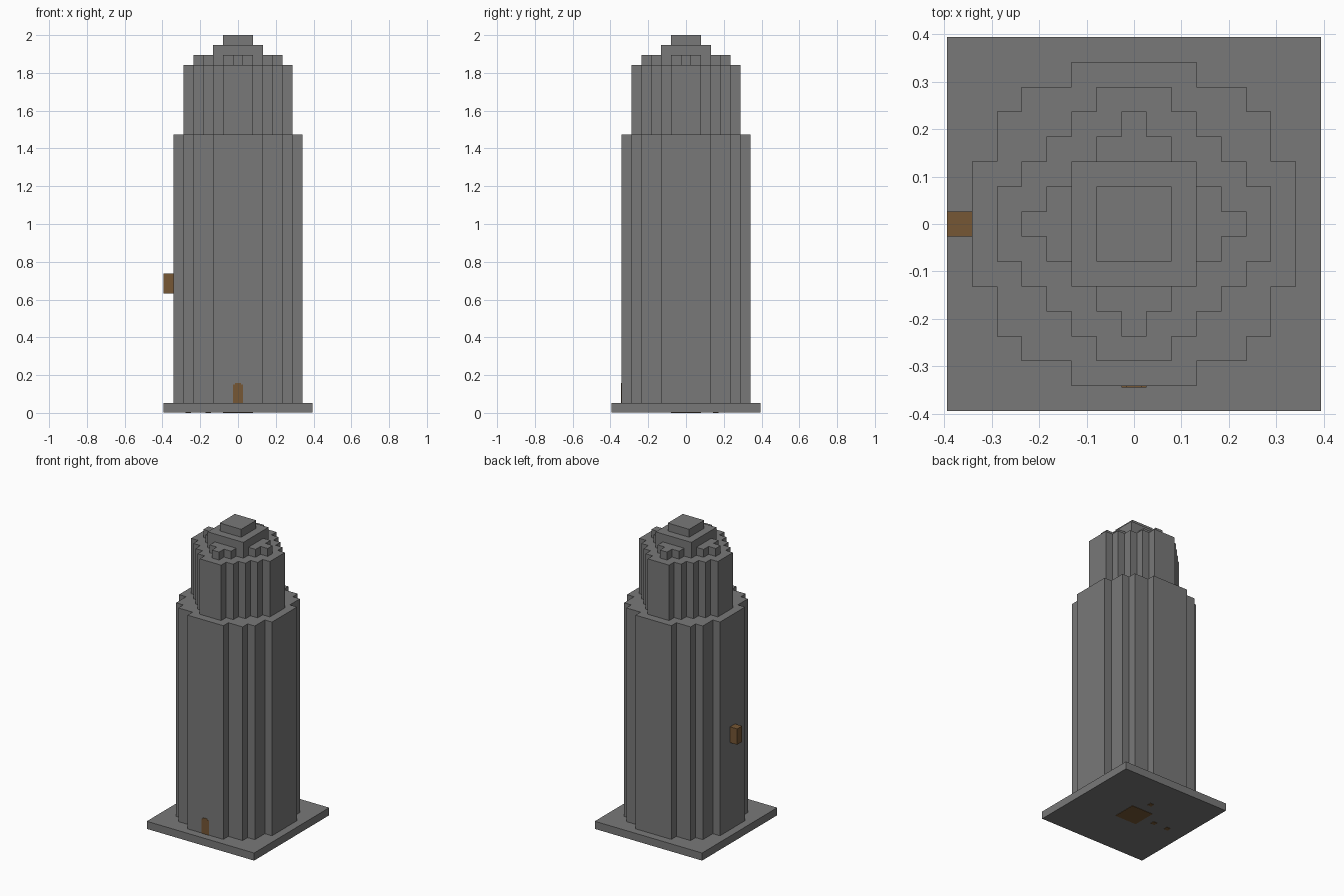
import bpy, bmesh
from mathutils import Matrix

if "Cube" in bpy.data.objects:
    bpy.data.objects.remove(bpy.data.objects["Cube"])

U = 2 / 38  # one block


def material(name, rgb):
    m = bpy.data.materials.new(name)
    m.diffuse_color = (*rgb, 1)
    m.use_nodes = True
    m.node_tree.nodes["Principled BSDF"].inputs["Base Color"].default_value = m.diffuse_color
    return m


STONE = material("grey_stone", (0.19, 0.19, 0.19))
WOOD = material("brown_wood", (0.18, 0.095, 0.035))


def prism(name, outline, z0, z1, mat, matrix=None):
    """Extrude a counter-clockwise outline (in blocks) from z0 to z1."""
    bm = bmesh.new()
    face = bm.faces.new([bm.verts.new((x * U, y * U, z0 * U)) for x, y in outline])
    top = bmesh.ops.extrude_face_region(bm, geom=[face])["geom"]
    verts = [v for v in top if isinstance(v, bmesh.types.BMVert)]
    bmesh.ops.translate(bm, verts=verts, vec=(0, 0, (z1 - z0) * U))
    if matrix:
        bmesh.ops.transform(bm, matrix=matrix, verts=bm.verts)
    bmesh.ops.recalc_face_normals(bm, faces=bm.faces)
    mesh = bpy.data.meshes.new(name)
    bm.to_mesh(mesh)
    bm.free()
    mesh.materials.append(mat)
    ob = bpy.data.objects.new(name, mesh)
    bpy.context.collection.objects.link(ob)
    return ob


def stepped(corners):
    """Repeat the outer corners of one quarter four times, with inner corners between."""
    quarter = []
    for i, (x, y) in enumerate(corners):
        quarter.append((x, y))
        if i + 1 < len(corners):
            quarter.append((corners[i + 1][0], y))
    outline = []
    for _ in range(4):
        outline += quarter
        quarter = [(-y, x) for x, y in quarter]
    return outline


def rect(cx, cy, w, d):
    return [(cx + sx * w / 2, cy + sy * d / 2)
            for sx, sy in ((-1, -1), (1, -1), (1, 1), (-1, 1))]


# Square plinth and stepped round tiers
tiers = [
    ("plinth", [(7.5, 7.5)], 0.04, 1),
    ("main_shaft", [(6.5, 2.5), (5.5, 4.5), (4.5, 5.5), (2.5, 6.5)], 1, 28),
    ("upper_drum", [(5.5, 1.5), (4.5, 2.5), (3.5, 3.5), (2.5, 4.5), (1.5, 5.5)], 28, 35),
    ("roof_cross", [(4.5, 0.5), (3.5, 1.5), (2.5, 2.5), (1.5, 3.5), (0.5, 4.5)], 35, 36),
    ("roof_step", [(2.5, 2.5)], 36, 37),
    ("roof_cap", [(1.5, 1.5)], 37, 38),
]
for name, corners, z0, z1 in tiers:
    prism(name, stepped(corners), z0, z1, STONE)

# Door plate with a stepped head, stood upright on the front face
door = [(-0.5, 1), (0.5, 1), (0.5, 2.85), (0.3, 2.85), (0.3, 3),
        (-0.3, 3), (-0.3, 2.85), (-0.5, 2.85)]
upright = Matrix(((1, 0, 0, 0), (0, 0, -1, 0), (0, 1, 0, 0), (0, 0, 0, 1)))
prism("door", door, 6.48, 6.55, WOOD, upright)

# Wooden box on the left wall
prism("wall_box", rect(-7, 0, 1, 1), 12, 14, WOOD)

# Wooden inlays on the underside
prism("underside_panel", rect(0, 0, 3, 3), 0, 0.06, WOOD)
for i, (x, y) in enumerate([(0, 3), (-3, 0), (-5, 0)]):
    prism(f"underside_peg_{i + 1}", rect(x, y, 0.55, 0.55), 0, 0.06, WOOD)
